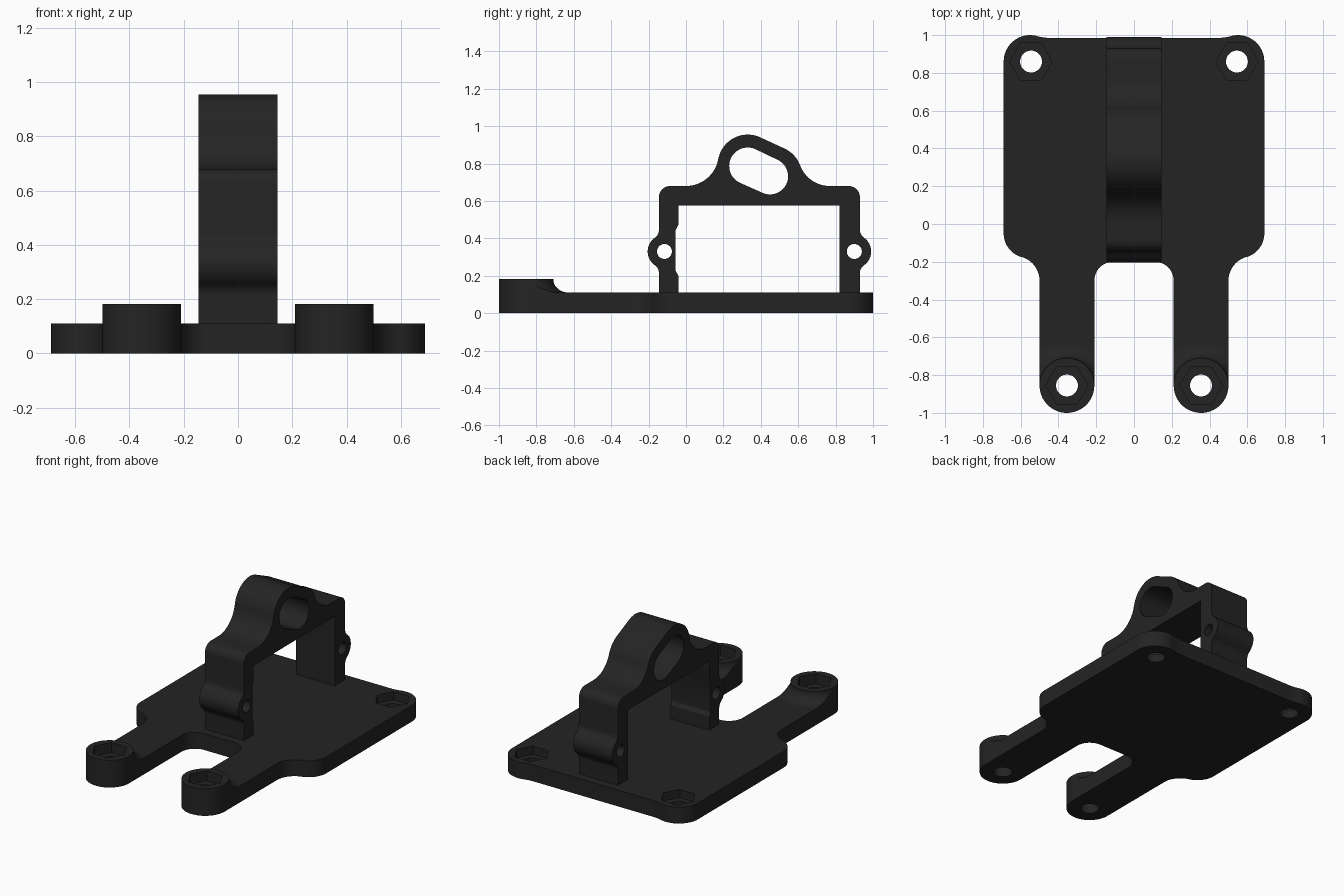
import bpy, bmesh
from math import sin, cos, radians, pi

if "Cube" in bpy.data.objects:
    bpy.data.objects.remove(bpy.data.objects["Cube"])

mat = bpy.data.materials.new("black plastic")
mat.diffuse_color = (0.0175, 0.0175, 0.0175, 1)
mat.use_nodes = True
mat.node_tree.nodes["Principled BSDF"].inputs["Base Color"].default_value = mat.diffuse_color


def arc(cx, cy, r, a0, a1, n=14):
    return [(cx + r * cos(radians(a0 + (a1 - a0) * i / n)),
             cy + r * sin(radians(a0 + (a1 - a0) * i / n))) for i in range(n + 1)]


def finish(name, bm):
    bmesh.ops.recalc_face_normals(bm, faces=bm.faces)
    me = bpy.data.meshes.new(name)
    bm.to_mesh(me)
    bm.free()
    me.materials.append(mat)
    ob = bpy.data.objects.new(name, me)
    bpy.context.collection.objects.link(ob)
    return ob


def prism(name, pts, lo, hi, axis="z"):
    """Extrude a closed outline from lo to hi along z or x."""
    bm = bmesh.new()
    place = (lambda p: (p[0], p[1], lo)) if axis == "z" else (lambda p: (lo, p[0], p[1]))
    face = bm.faces.new([bm.verts.new(place(p)) for p in pts])
    res = bmesh.ops.extrude_face_region(bm, geom=[face])
    verts = [v for v in res["geom"] if isinstance(v, bmesh.types.BMVert)]
    d = hi - lo
    bmesh.ops.translate(bm, verts=verts, vec=(0, 0, d) if axis == "z" else (d, 0, 0))
    return finish(name, bm)


def lathe(name, profile, cx, cy, n=64):
    """Revolve a (radius, z) profile with flat end caps."""
    bm = bmesh.new()
    rings = [[bm.verts.new((cx + r * cos(2 * pi * i / n), cy + r * sin(2 * pi * i / n), z))
              for i in range(n)] for r, z in profile]
    for a, b in zip(rings, rings[1:]):
        for i in range(n):
            j = (i + 1) % n
            bm.faces.new((a[i], a[j], b[j], b[i]))
    bm.faces.new(rings[0])
    bm.faces.new(rings[-1])
    return finish(name, bm)


def boolean(ob, tool, op="DIFFERENCE"):
    bpy.context.view_layer.objects.active = ob
    mod = ob.modifiers.new("cut", "BOOLEAN")
    mod.object, mod.operation, mod.solver = tool, op, "EXACT"
    bpy.ops.object.modifier_apply(modifier=mod.name)
    bpy.data.objects.remove(tool)


def circle(cx, cy, r, n=40):
    return arc(cx, cy, r, 0, 360, n)[:-1]


def screw_seat(ob, cx, cy, floor):
    """Round through hole with a hexagonal nut pocket above it."""
    boolean(ob, prism("hole_cutter", circle(cx, cy, 0.058), -0.1, 0.4))
    boolean(ob, prism("nut_cutter", circle(cx, cy, 0.112, 6), floor, 0.4))


def smooth(ob):
    bpy.ops.object.select_all(action="DESELECT")
    ob.select_set(True)
    bpy.context.view_layer.objects.active = ob
    bpy.ops.object.shade_smooth_by_angle(angle=radians(30))


# Base plate with two forward arms, right half mirrored to the left
half = (arc(0.11, -0.3, 0.1, 90, 0)
        + arc(0.355, -0.855, 0.145, 180, 360, 32)
        + arc(0.63, -0.3, 0.13, 180, 110)
        + arc(0.56, -0.05, 0.13, -70, 0)
        + arc(0.55, 0.86, 0.14, 0, 110, 20)
        + [(0.475, 0.987), (0.45, 0.985)])
plate = prism("base_plate", half + [(-x, y) for x, y in reversed(half)], 0, 0.11)
for s in (-1, 1):
    screw_seat(plate, s * 0.545, 0.86, 0.055)
    boolean(plate, prism("hole_cutter", circle(s * 0.355, -0.855, 0.058), -0.1, 0.4))
smooth(plate)

# Raised bosses on the arm ends, with a fillet running into the arm
for s, side in ((-1, "left"), (1, "right")):
    cx, cy = s * 0.355, -0.855
    curve = [(0.2305 + 0.085 * x, 0.18 + 0.07 * z) for x, z in arc(0, 0, 1, 180, 270)]
    boss = lathe("arm_boss_" + side, [(0.1455, 0.2)] + curve + [(0.2305, 0.09)], cx, cy)
    outline = arc(cx, cy, 0.145, 180, 360, 32) + [(cx + 0.145, -0.5), (cx - 0.145, -0.5)]
    boolean(boss, prism("arm_clip", outline, 0.105, 0.183), "INTERSECT")
    screw_seat(boss, cx, cy, 0.115)
    smooth(boss)

# Arched bracket: legs with round ears, a top bar and a hump
ear = (arc(-0.195, 0.215, 0.05, 0, 55, 8)
       + arc(-0.115, 0.33, 0.09, 235, 125, 20)
       + arc(-0.195, 0.445, 0.05, -55, 0, 8))
back_ear = [(0.785 - y, z) for y, z in reversed(ear)]
outer = ([(-0.145, 0.1)] + ear
         + arc(-0.085, 0.62, 0.06, 180, 90)
         + arc(0, 0.855, 0.175, -90, -10.3)
         + arc(0.33, 0.795, 0.16, 169.7, 65.2, 20)
         + arc(0.46, 0.735, 0.16, 65.2, 20.5)
         + arc(0.77, 0.851, 0.171, 200.5, 270)
         + arc(0.87, 0.62, 0.06, 90, 0)
         + back_ear + [(0.93, 0.1)])
inner = [(0.82, 0.1), (0.82, 0.575), (-0.04, 0.575), (-0.04, 0.475), (-0.055, 0.445),
         (-0.055, 0.225), (-0.04, 0.2), (-0.04, 0.1)]
bracket = prism("arched_bracket", outer + inner, -0.145, 0.145, "x")
for y in (-0.115, 0.9):
    boolean(bracket, prism("ear_cutter", circle(y, 0.33, 0.04), -0.3, 0.3, "x"))
slot = (arc(0.33, 0.787, 0.099, 65.2, 245.2, 24)
        + arc(0.449, 0.732, 0.097, 245.2, 425.2, 24))
boolean(bracket, prism("slot_cutter", slot, -0.3, 0.3, "x"))
smooth(bracket)
